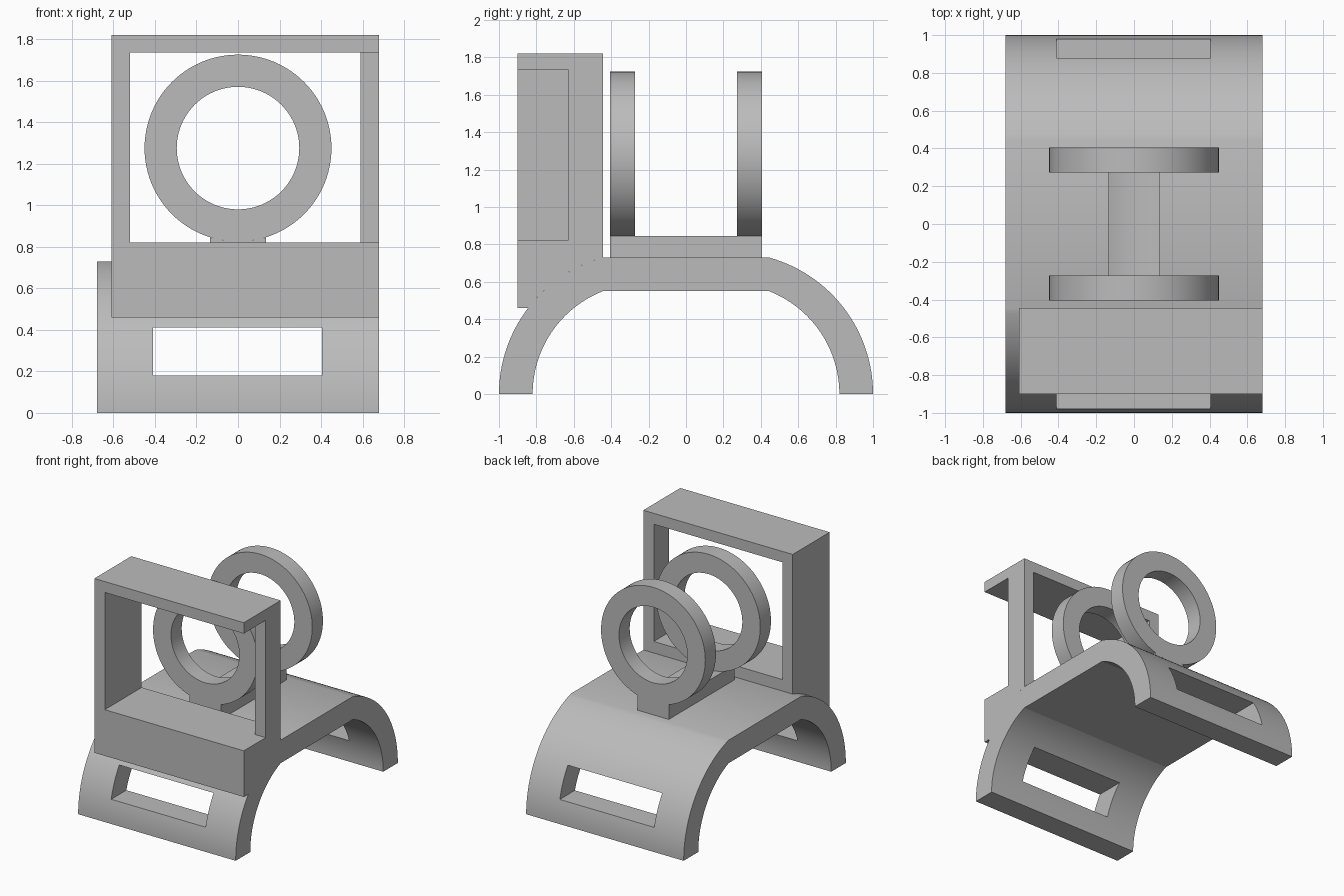
import bpy, bmesh, math
from mathutils import Vector

default = bpy.data.objects.get("Cube")
if default:
    bpy.data.objects.remove(default, do_unlink=True)

grey = bpy.data.materials.new("plain grey")
grey.use_nodes = True
colour = (0.5, 0.5, 0.5, 1)
grey.diffuse_color = colour
grey.node_tree.nodes["Principled BSDF"].inputs["Base Color"].default_value = colour


def finish(name, bm):
    bmesh.ops.recalc_face_normals(bm, faces=bm.faces)
    mesh = bpy.data.meshes.new(name)
    bm.to_mesh(mesh)
    bm.free()
    mesh.materials.append(grey)
    obj = bpy.data.objects.new(name, mesh)
    bpy.context.collection.objects.link(obj)
    return obj


def prism(name, outline, axis, lo, hi):
    """Extrude a (y, z) outline along x, or an (x, z) outline along y."""
    bm = bmesh.new()
    place = (lambda a, b: (lo, a, b)) if axis == "x" else (lambda a, b: (a, lo, b))
    face = bm.faces.new([bm.verts.new(place(a, b)) for a, b in outline])
    moved = bmesh.ops.extrude_face_region(bm, geom=[face])["geom"]
    step = Vector((hi - lo, 0, 0)) if axis == "x" else Vector((0, hi - lo, 0))
    bmesh.ops.translate(bm, vec=step,
                        verts=[v for v in moved if isinstance(v, bmesh.types.BMVert)])
    return finish(name, bm)


def cut(target, name, x, y, z):
    """Remove a box given by its x, y and z ranges."""
    outline = [(y[0], z[0]), (y[1], z[0]), (y[1], z[1]), (y[0], z[1])]
    cutter = prism(name, outline, "x", *x)
    cutter.hide_render = True
    cutter.hide_set(True)
    cutter.display_type = "WIRE"
    mod = target.modifiers.new(name, "BOOLEAN")
    mod.operation, mod.solver, mod.object = "DIFFERENCE", "EXACT", cutter
    bpy.context.view_layer.objects.active = target
    bpy.ops.object.modifier_apply(modifier=name)
    bpy.data.objects.remove(cutter, do_unlink=True)


def smooth(obj):
    bpy.ops.object.select_all(action="DESELECT")
    obj.select_set(True)
    bpy.context.view_layer.objects.active = obj
    bpy.ops.object.shade_smooth_by_angle(angle=math.radians(20))


def leg_arc(foot, flat, top, start=0.0, steps=32):
    """Arc centred on the ground, from height start up to the flat's edge."""
    centre = (foot**2 - flat**2 - top**2) / (2 * (foot - flat))
    radius = foot - centre
    a0, a1 = math.asin(start / radius), math.asin(top / radius)
    angles = [a0 + (a1 - a0) * i / steps for i in range(steps + 1)]
    return [(centre + radius * math.cos(a), radius * math.sin(a)) for a in angles]


def mirrored(points):
    return [(-y, z) for y, z in reversed(points)]


FLAT, DECK, SILL, TOP = 0.445, 0.73, 0.82, 1.82
RING_Z, RING_R, HOLE_R, RING_Y = 1.275, 0.45, 0.295, 0.405

# Arched saddle with a strap slot through each leg
outer = leg_arc(1.0, FLAT, DECK)
inner = leg_arc(0.82, FLAT, 0.55)
saddle = prism("saddle", outer + mirrored(outer) + inner_loop
               if (inner_loop := [(-y, z) for y, z in inner] + inner[::-1]) else [],
               "x", -0.68, 0.68)
cut(saddle, "strap_slot", (-0.41, 0.405), (-1.2, 1.2), (0.18, 0.41))
smooth(saddle)

# Open frame resting on the front of the saddle
seat = [(-y, z) for y, z in leg_arc(1.0, FLAT, DECK, start=0.46)]
frame = prism("frame", [(-0.90, 0.46)] + seat + [(-FLAT, TOP), (-0.90, TOP)],
              "x", -0.61, 0.68)
cut(frame, "window", (-0.52, 0.59), (-1.2, 0), (SILL, 1.735))
cut(frame, "side_notch", (0.5, 0.8), (-1.2, -0.63), (SILL, 1.735))
smooth(frame)

# Pedestal with a hollow top that follows the rings
half = math.asin(0.135 / RING_R)
hollow = [(RING_R * math.sin(a), RING_Z - RING_R * math.cos(a))
          for a in (half - 2 * half * i / 12 for i in range(13))]
pedestal = prism("pedestal", [(-0.135, DECK), (0.135, DECK)] + hollow,
                 "y", -RING_Y, RING_Y)
smooth(pedestal)

# Two upright rings
for name, y0, y1 in (("front_ring", -RING_Y, -0.273), ("back_ring", 0.273, RING_Y)):
    bm = bmesh.new()
    corners = [(RING_R, y0), (RING_R, y1), (HOLE_R, y1), (HOLE_R, y0)]
    section = bm.faces.new([bm.verts.new((r, y, RING_Z)) for r, y in corners])
    edges = list(section.edges)
    bm.faces.remove(section)
    bmesh.ops.spin(bm, geom=edges, cent=(0, 0, RING_Z), axis=(0, 1, 0),
                   angle=math.tau, steps=96, use_merge=True)
    bmesh.ops.remove_doubles(bm, verts=bm.verts, dist=0.0001)
    smooth(finish(name, bm))
